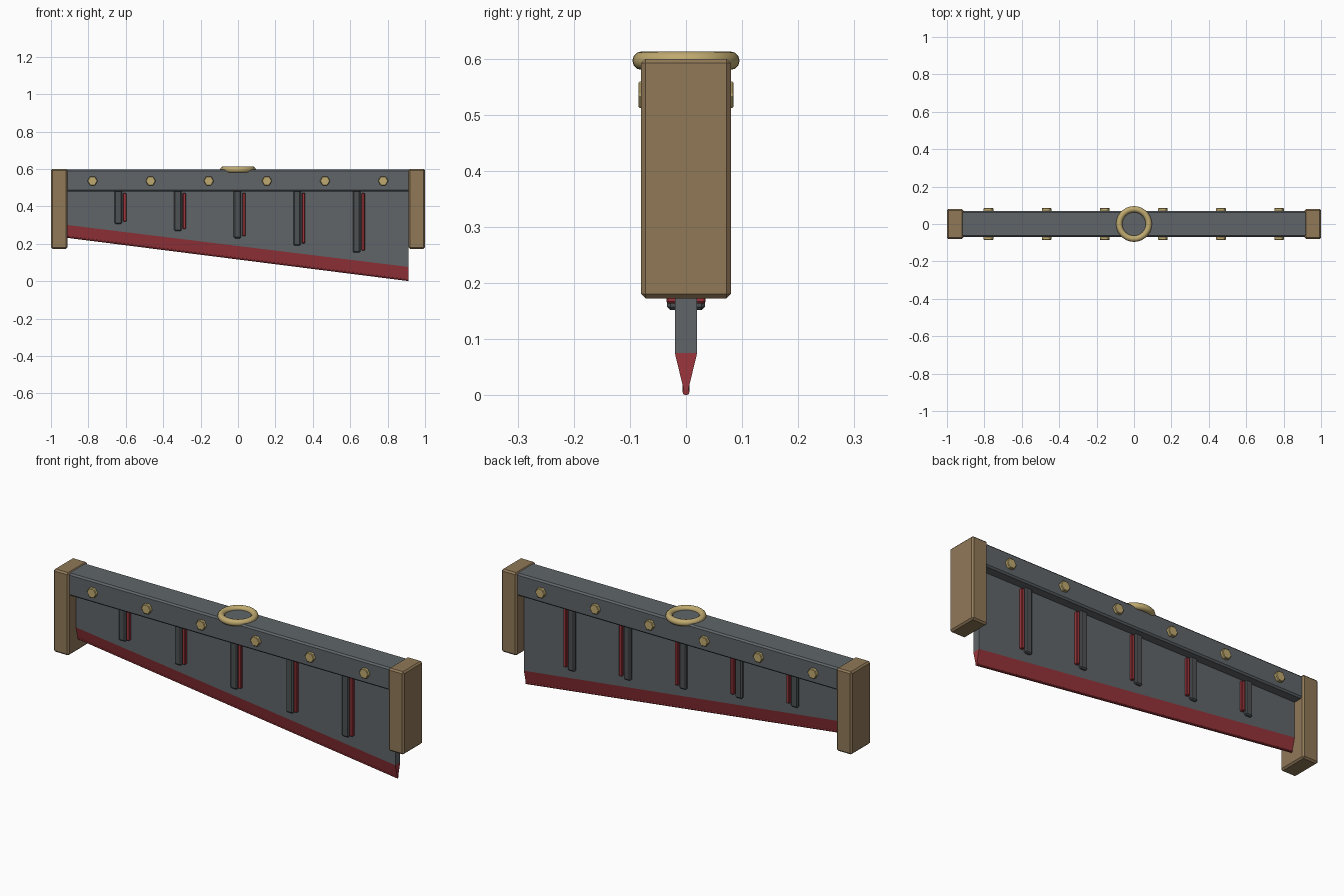
import bpy, bmesh, math
from mathutils import Matrix

if "Cube" in bpy.data.objects:
    bpy.data.objects.remove(bpy.data.objects["Cube"])


def material(name, rgb):
    m = bpy.data.materials.new(name)
    m.diffuse_color = (*rgb, 1)
    m.use_nodes = True
    m.node_tree.nodes["Principled BSDF"].inputs["Base Color"].default_value = m.diffuse_color
    return m


STEEL = material("grey steel", (0.115, 0.13, 0.14))
DARK = material("dark steel", (0.075, 0.083, 0.088))
RED = material("red edge", (0.33, 0.037, 0.045))
WOOD = material("tan wood", (0.28, 0.19, 0.097))
BRASS = material("brass", (0.52, 0.4, 0.16))


def finish(bm, name, mats, bevel=0, smooth=False):
    bmesh.ops.recalc_face_normals(bm, faces=bm.faces)
    if bevel:
        bmesh.ops.bevel(bm, geom=bm.edges[:], offset=bevel, segments=1, affect='EDGES')
    me = bpy.data.meshes.new(name)
    bm.to_mesh(me)
    bm.free()
    for m in mats:
        me.materials.append(m)
    ob = bpy.data.objects.new(name, me)
    bpy.context.collection.objects.link(ob)
    if smooth:
        me.shade_smooth()
    return ob


def box(name, x0, x1, y0, y1, z0, z1, mat, bevel=0):
    bm = bmesh.new()
    bmesh.ops.create_cube(bm, size=1)
    for v in bm.verts:
        v.co = (x1 if v.co.x > 0 else x0, y1 if v.co.y > 0 else y0, z1 if v.co.z > 0 else z0)
    return finish(bm, name, [mat], bevel)


# Top beam and the two wooden end blocks
W = 0.912
box("top_beam", -W - 0.02, W + 0.02, -0.07, 0.07, 0.48, 0.596, STEEL, 0.008)
for side, name in ((-1, "left_block"), (1, "right_block")):
    xs = sorted((side * W, side * 1.0))
    box(name, *xs, -0.08, 0.08, 0.173, 0.6, WOOD, 0.008)


# Slanted blade: flat plate above, red taper below
def slope(x, left, right):
    return left + (right - left) * (x + W) / (2 * W)


bm = bmesh.new()
ends = []
for x in (-W, W):
    shoulder, tip = slope(x, 0.3, 0.076), slope(x, 0.241, 0.01)
    profile = [(-0.02, 0.5), (-0.02, shoulder), (-0.004, tip),
               (0.004, tip), (0.02, shoulder), (0.02, 0.5)]
    ends.append([bm.verts.new((x, y, z)) for y, z in profile])
for i in range(6):
    j = (i + 1) % 6
    f = bm.faces.new((ends[0][i], ends[0][j], ends[1][j], ends[1][i]))
    f.material_index = 1 if i in (1, 2, 3) else 0
for e in ends:
    bm.faces.new((e[0], e[1], e[4], e[5]))
    bm.faces.new((e[1], e[2], e[3], e[4])).material_index = 1
finish(bm, "blade", [STEEL, RED])

# Rounded cutting edge along the bottom of the taper
angle = math.atan2(0.231, 2 * W)
bm = bmesh.new()
bmesh.ops.create_cone(bm, cap_ends=True, segments=10, radius1=0.006, radius2=0.006,
                      depth=2 * W / math.cos(angle),
                      matrix=Matrix.Translation((0, 0, 0.1215)) @ Matrix.Rotation(math.pi / 2 + angle, 4, 'Y'))
finish(bm, "cutting_edge", [RED])

# Vertical ribs with a red strip beside each, on both faces of the blade
for i in range(5):
    x = -0.64 + 0.3185 * i
    low = 0.306 - 0.0385 * i
    for side, face in ((-1, "front"), (1, "back")):
        ys = sorted((side * 0.012, side * 0.034))
        box(f"{face}_rib_{i + 1}", x - 0.02, x + 0.02, *ys, low, 0.486, DARK, 0.006)
        ys = sorted((side * 0.012, side * 0.035))
        box(f"{face}_red_strip_{i + 1}", x + 0.026, x + 0.044, *ys, low + 0.012, 0.471, RED, 0.003)

# Hexagonal bolt heads on both faces of the beam
for i in range(6):
    for side, face in ((-1, "front"), (1, "back")):
        bm = bmesh.new()
        bmesh.ops.create_cone(bm, cap_ends=True, segments=6, radius1=0.0275, radius2=0.0275, depth=0.025,
                              matrix=Matrix.Translation((-0.778 + 0.3108 * i, side * 0.0725, 0.536))
                              @ Matrix.Rotation(math.pi / 2, 4, 'X')
                              @ Matrix.Rotation(math.pi / 6 * 3, 4, 'Z'))
        # Point the corners left and right
        c = -0.778 + 0.3108 * i
        if max(v.co.x - c for v in bm.verts) < 0.026:
            bmesh.ops.rotate(bm, verts=bm.verts, cent=(c, 0, 0.536),
                             matrix=Matrix.Rotation(math.pi / 6, 3, 'Y'))
        finish(bm, f"{face}_bolt_{i + 1}", [BRASS], 0.003)

# Lifting ring lying on the beam
bpy.ops.mesh.primitive_torus_add(major_radius=0.079, minor_radius=0.0165, major_segments=40,
                                 minor_segments=12, location=(0, 0, 0.5965))
ring = bpy.context.object
ring.name = "lifting_ring"
ring.data.materials.append(BRASS)
ring.data.shade_smooth()
